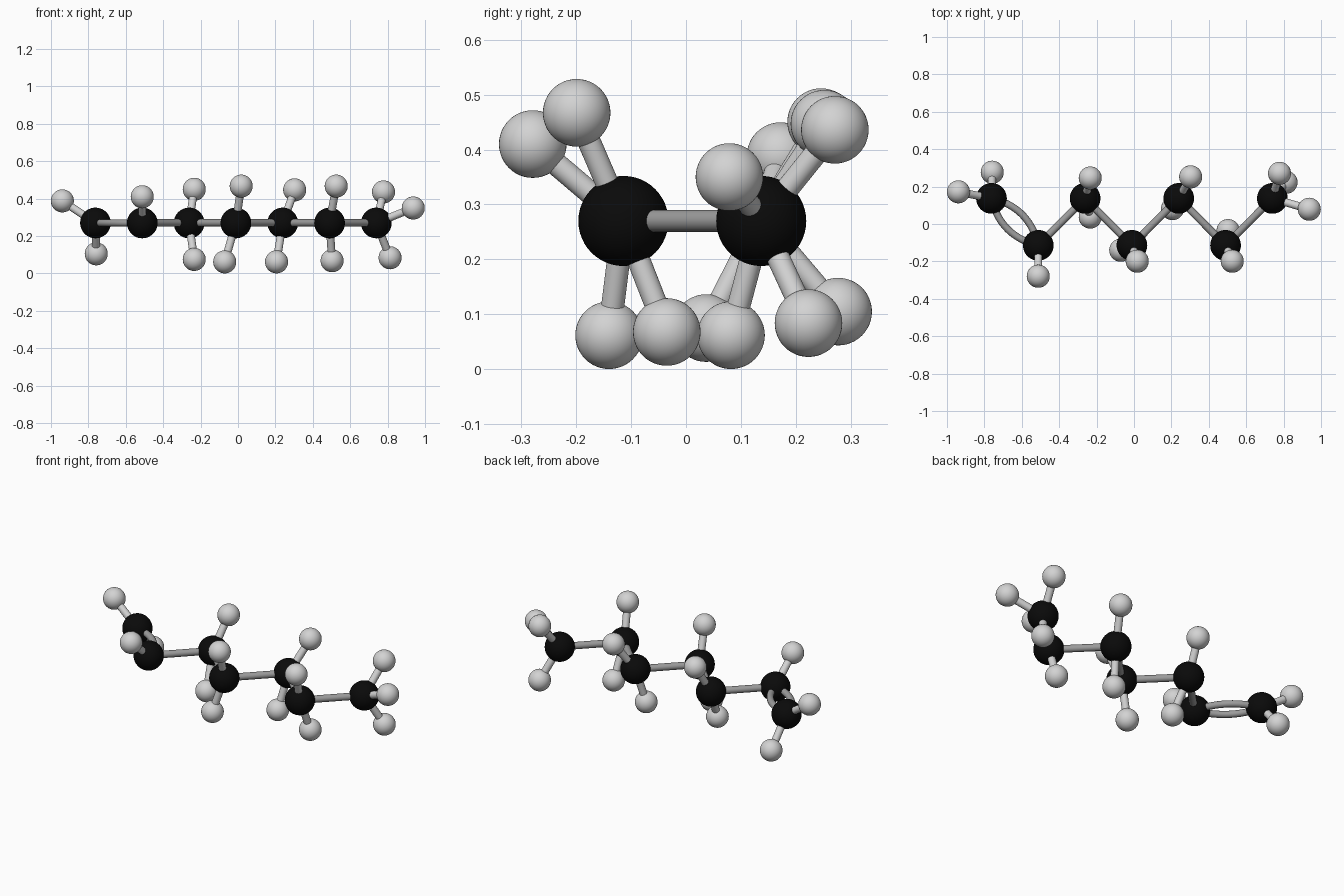
import bpy
import math
from mathutils import Vector

if "Cube" in bpy.data.objects:
    bpy.data.objects.remove(bpy.data.objects["Cube"])

C_RADIUS, H_RADIUS = 0.082, 0.0615
CC_BOND, CH_BOND = 0.02, 0.021
Z = 0.27


def material(name, value):
    m = bpy.data.materials.new(name)
    m.diffuse_color = (value, value, value, 1)
    m.use_nodes = True
    m.node_tree.nodes["Principled BSDF"].inputs["Base Color"].default_value = m.diffuse_color
    return m


BLACK = material("carbon black", 0.003)
LIGHT = material("hydrogen light grey", 0.65)
GREY = material("bond grey", 0.33)


def finish(name, mat):
    ob = bpy.context.object
    ob.name = name
    ob.data.materials.append(mat)
    bpy.ops.object.shade_smooth_by_angle(angle=math.radians(40))
    return ob


def atom(name, pos, radius, mat):
    bpy.ops.mesh.primitive_uv_sphere_add(segments=48, ring_count=24, radius=radius, location=pos)
    return finish(name, mat)


def bond(name, a, b, radius, mat):
    a, b = Vector(a), Vector(b)
    d = b - a
    bpy.ops.mesh.primitive_cylinder_add(vertices=32, radius=radius, depth=d.length, location=(a + b) / 2)
    bpy.context.object.rotation_euler = d.to_track_quat('Z', 'Y').to_euler()
    return finish(name, mat)


def curved_bond(name, a, b, bow, radius, mat):
    # round tube along an arc that bows sideways in the ground plane
    a, b = Vector(a), Vector(b)
    d = b - a
    side = Vector((-d.y, d.x, 0)).normalized()
    cu = bpy.data.curves.new(name, 'CURVE')
    cu.dimensions = '3D'
    cu.bevel_depth = radius
    cu.bevel_resolution = 6
    cu.use_fill_caps = True
    sp = cu.splines.new('POLY')
    n = 24
    sp.points.add(n)
    for i in range(n + 1):
        t = i / n
        p = a + d * t + side * bow * 4 * t * (1 - t)
        sp.points[i].co = (*p, 1)
    sp.use_smooth = True
    cu.materials.append(mat)
    ob = bpy.data.objects.new(name, cu)
    bpy.context.collection.objects.link(ob)


# Zigzag carbon chain
carbons = [(-0.762 + 0.2503 * i, 0.137 if i % 2 == 0 else -0.114, Z) for i in range(7)]
for i, c in enumerate(carbons):
    atom(f"carbon_{i + 1}", c, C_RADIUS, BLACK)

# Hydrogens belonging to each carbon
hydrogens = [
    [(-0.939, 0.172, 0.388), (-0.758, 0.277, 0.105)],
    [(-0.512, -0.279, 0.410)],
    [(-0.234, 0.246, 0.450), (-0.234, 0.037, 0.075)],
    [(0.017, -0.199, 0.467), (-0.071, -0.140, 0.062)],
    [(0.303, 0.252, 0.447), (0.206, 0.082, 0.062)],
    [(0.525, -0.199, 0.467), (0.503, -0.035, 0.068)],
    [(0.778, 0.271, 0.436), (0.937, 0.079, 0.350), (0.813, 0.223, 0.084)],
]
for i, group in enumerate(hydrogens):
    for j, h in enumerate(group):
        atom(f"hydrogen_{i + 1}_{j + 1}", h, H_RADIUS, LIGHT)
        bond(f"hydrogen_bond_{i + 1}_{j + 1}", carbons[i], h, CH_BOND, LIGHT)

# Curved double bond, then the single bonds
for s in (1, -1):
    curved_bond("double_bond_" + ("a" if s > 0 else "b"), carbons[0], carbons[1], s * 0.055, 0.019, GREY)
for i in range(1, 6):
    bond(f"carbon_bond_{i}", carbons[i], carbons[i + 1], CC_BOND, GREY)
